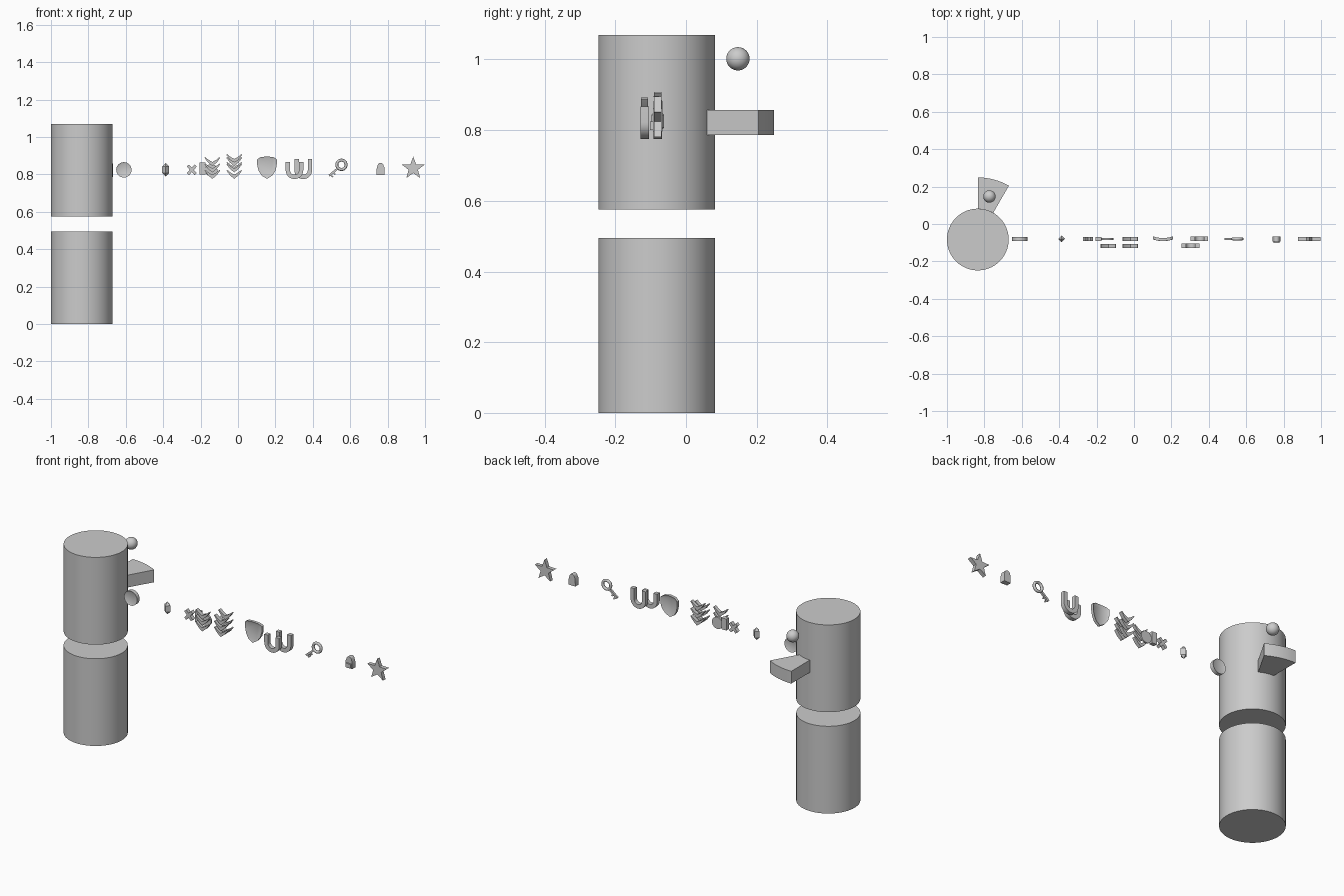
import bpy, bmesh
from math import sin, cos, pi, radians

if "Cube" in bpy.data.objects:
    bpy.data.objects.remove(bpy.data.objects["Cube"])

Y = -0.08        # main row of small pieces
Y2 = -0.117      # second row in front of it
CX, CY = -0.835, -0.083


def finish(name, bm, smooth=True):
    bmesh.ops.recalc_face_normals(bm, faces=bm.faces[:])
    me = bpy.data.meshes.new(name)
    bm.to_mesh(me)
    bm.free()
    ob = bpy.data.objects.new(name, me)
    bpy.context.collection.objects.link(ob)
    if smooth:
        bpy.ops.object.select_all(action='DESELECT')
        ob.select_set(True)
        bpy.context.view_layer.objects.active = ob
        bpy.ops.object.shade_smooth_by_angle(angle=radians(30))
    return ob


def prism(bm, pts, depth, rim=0, dent=0):
    """Extrude an outline in the vertical plane, centred on the local y axis."""
    front = [bm.verts.new((x, -depth / 2, z)) for x, z in pts]
    back = [bm.verts.new((x, depth / 2, z)) for x, z in pts]
    n = len(pts)
    caps = [bm.faces.new(front), bm.faces.new(back[::-1])]
    for i in range(n):
        j = (i + 1) % n
        bm.faces.new((front[j], front[i], back[i], back[j]))
    bmesh.ops.recalc_face_normals(bm, faces=bm.faces[:])
    if rim:
        bmesh.ops.inset_region(bm, faces=caps, thickness=rim, depth=-dent, use_even_offset=True)


def piece(name, outlines, loc, depth, rim=0, dent=0):
    bm = bmesh.new()
    for pts in outlines:
        prism(bm, pts, depth, rim, dent)
    ob = finish(name, bm)
    ob.location = loc
    return ob


def arc(r, a0, a1, n, cx=0, cz=0):
    return [(cx + r * cos(radians(a0 + (a1 - a0) * i / n)),
             cz + r * sin(radians(a0 + (a1 - a0) * i / n))) for i in range(n + 1)]


def ring(r, n=32):
    return arc(r, 0, 360 * (n - 1) / n, n - 1)


def bar(x0, z0, x1, z1, w):
    dx, dz = x1 - x0, z1 - z0
    l = (dx * dx + dz * dz) ** 0.5
    px, pz = -dz / l * w / 2, dx / l * w / 2
    return [(x0 + px, z0 + pz), (x0 - px, z0 - pz), (x1 - px, z1 - pz), (x1 + px, z1 + pz)]


# large cylinders
for name, z in (("lower_cylinder", 0.2475), ("upper_cylinder", 0.8225)):
    bpy.ops.mesh.primitive_cylinder_add(vertices=64, radius=0.165, depth=0.495, location=(CX, CY, z))
    bpy.context.object.name = name
    bpy.ops.object.shade_smooth_by_angle(angle=radians(30))

# ring sector platform behind the upper cylinder
bm = bmesh.new()
pts = arc(0.332, 60, 90, 8) + arc(0.165, 90, 60, 8)
face = bm.faces.new([bm.verts.new((x, y, 0)) for x, y in pts])
ext = bmesh.ops.extrude_face_region(bm, geom=[face])
bmesh.ops.translate(bm, vec=(0, 0, 0.07), verts=[v for v in ext["geom"] if isinstance(v, bmesh.types.BMVert)])
finish("sector_platform", bm).location = (CX, CY, 0.787)

# ball
bpy.ops.mesh.primitive_uv_sphere_add(segments=32, ring_count=16, radius=0.033, location=(-0.773, 0.147, 1.002))
bpy.context.object.name = "ball"
bpy.ops.object.shade_smooth()

# coin with raised rim
piece("coin", [ring(0.041)], (-0.61, Y, 0.824), 0.022, 0.008, 0.004)

# octahedral gem
bpy.ops.mesh.primitive_uv_sphere_add(segments=4, ring_count=2, radius=1, location=(-0.387, Y, 0.825))
bpy.context.object.name = "gem"
bpy.context.object.scale = (0.021, 0.021, 0.036)

# crossed bars, plain block and disc
piece("crossed_bars", [bar(-.021, -.023, .021, .023, .016), bar(-.021, .023, .021, -.023, .016)],
      (-0.247, Y, 0.824), 0.022)
piece("plain_block", [bar(0, -.03, 0, .035, .03)], (-0.19, Y, 0.828), 0.022)
piece("disc", [ring(0.033)], (-0.143, Y, 0.822), 0.01)


# stacked chevrons
def chevrons(name, loc, step, w=0.042):
    outs = []
    for k in (-1, 0, 1):
        o = k * step
        outs.append([(-w, o + .022), (-w * .55, o - .003), (0, o - .022), (w * .55, o - .003), (w, o + .022),
                     (w * .9, o + .026), (w * .5, o + .012), (0, o), (-w * .5, o + .012), (-w * .9, o + .026)])
    return piece(name, outs, loc, 0.02)


chevrons("rear_chevrons", (-0.02, Y, 0.84), 0.042)
chevrons("front_chevrons", (-0.02, Y2, 0.832), 0.034)
chevrons("side_chevrons", (-0.137, Y2, 0.832), 0.034)

# bowed shield with rim
half = [(.035, .056), (.053, .044), (.052, .01), (.045, -.018), (.028, -.043)]
shield = piece("shield", [[(0, .06)] + half + [(0, -.06)] + [(-x, z) for x, z in half[::-1]]],
               (0.155, Y - .004, 0.836), 0.016, 0.01, 0.004)
for v in shield.data.vertices:
    v.co.y += 3.5 * v.co.x ** 2

# horseshoe magnets
for name, x, y, top in (("front_magnet", 0.302, Y2, 0.045), ("rear_magnet", 0.349, Y, 0.06)):
    piece(name, [[(.047, top)] + arc(.047, 0, -180, 20) + [(-.047, top), (-.024, top)]
                 + arc(.024, -180, 0, 20) + [(.024, top)]], (x, y, 0.822), 0.024)

# key: ring, shaft and teeth
bpy.ops.mesh.primitive_torus_add(major_radius=0.025, minor_radius=0.008, major_segments=24, minor_segments=8,
                                 location=(0.553, Y, 0.851), rotation=(pi / 2, 0, 0))
bpy.context.object.name = "key_ring"
bpy.ops.object.shade_smooth()
piece("key_shaft", [bar(-.018, -.018, -.066, -.058, .011), bar(-.058, -.052, -.046, -.066, .008),
                    bar(-.044, -.040, -.034, -.052, .008)], (0.553, Y, 0.851), 0.012)

# small backpack with pocket
pack = piece("backpack", [[(-.021, -.032), (.021, -.032), (.02, .01)] + arc(.016, 0, 180, 8, 0, .017)
                          + [(-.02, .01)]], (0.762, Y, 0.828), 0.028)
piece("backpack_pocket", [bar(0, -.027, 0, -.004, .03)], (0.762, Y - .017, 0.828), 0.01)

# five pointed star
star = [((.063 if i % 2 == 0 else .026) * sin(i * pi / 5), (.063 if i % 2 == 0 else .026) * cos(i * pi / 5))
        for i in range(10)]
piece("star", [star], (0.937, Y, 0.832), 0.022)
